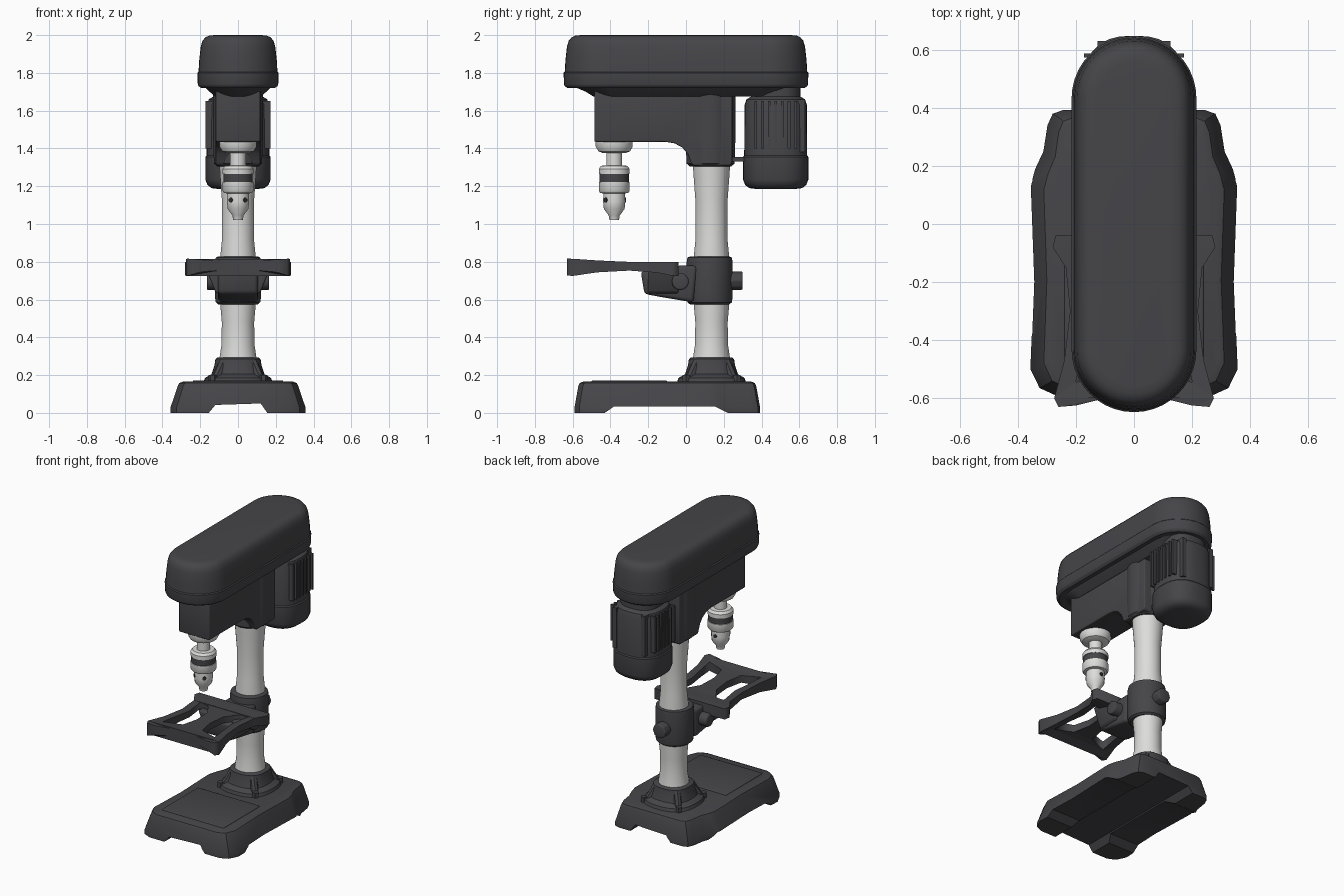
import bpy, bmesh, math
from mathutils import Vector

if "Cube" in bpy.data.objects:
    bpy.data.objects.remove(bpy.data.objects["Cube"])


def material(name, rgb):
    m = bpy.data.materials.new(name)
    m.diffuse_color = (*rgb, 1)
    m.use_nodes = True
    m.node_tree.nodes["Principled BSDF"].inputs["Base Color"].default_value = m.diffuse_color
    return m


DARK = material("charcoal paint", (0.06, 0.058, 0.065))
LIGHT = material("light steel", (0.72, 0.72, 0.71))
BLACK = material("black recess", (0.03, 0.03, 0.033))
COL_Y, CHUCK_Y = 0.135, -0.38


def activate(ob):
    bpy.ops.object.select_all(action='DESELECT')
    ob.select_set(True)
    bpy.context.view_layer.objects.active = ob


def apply_mods(ob):
    activate(ob)
    for m in list(ob.modifiers):
        bpy.ops.object.modifier_apply(modifier=m.name)


def finish(bm, name, mat, bevel=0, angle=35):
    bmesh.ops.recalc_face_normals(bm, faces=bm.faces)
    me = bpy.data.meshes.new(name)
    bm.to_mesh(me)
    bm.free()
    ob = bpy.data.objects.new(name, me)
    bpy.context.collection.objects.link(ob)
    me.materials.append(mat)
    if bevel:
        b = ob.modifiers.new("bevel", 'BEVEL')
        b.width, b.segments, b.limit_method = bevel, 3, 'ANGLE'
        b.angle_limit = math.radians(30)
        apply_mods(ob)
    activate(ob)
    bpy.ops.object.shade_smooth_by_angle(angle=math.radians(angle))
    return ob


def loft(name, rings, mat, **kw):
    """Skin a stack of equal-length point rings and cap both ends."""
    bm = bmesh.new()
    rows = [[bm.verts.new(p) for p in ring] for ring in rings]
    n = len(rows[0])
    for a, b in zip(rows, rows[1:]):
        for i in range(n):
            bm.faces.new((a[i], a[(i + 1) % n], b[(i + 1) % n], b[i]))
    bm.faces.new(rows[0])
    bm.faces.new(rows[-1])
    return finish(bm, name, mat, **kw)


def lathe(name, profile, y, mat, n=32, power=2.0, **kw):
    """Turned part around a vertical axis; power above 2 squares it off."""
    rings = []
    for r, z in profile:
        ring = []
        for i in range(n):
            t = 2 * math.pi * (i + 0.5) / n
            c, s = math.cos(t), math.sin(t)
            k = r / (abs(c) ** power + abs(s) ** power) ** (1 / power)
            ring.append((k * c, y + k * s, z))
        rings.append(ring)
    return loft(name, rings, mat, **kw)


def prism(name, profile, half, mat, **kw):
    """Extrude a y-z profile sideways."""
    return loft(name, [[(x, y, z) for y, z in profile] for x in (-half, half)], mat, **kw)


def box(name, lo, hi, mat, **kw):
    (x0, y0, z0), (x1, y1, z1) = lo, hi
    ring = [(x0, y0), (x1, y0), (x1, y1), (x0, y1)]
    return loft(name, [[(x, y, z) for x, y in ring] for z in (z0, z1)], mat, **kw)


def rod(name, start, end, r, mat, n=16, **kw):
    a, b = Vector(start), Vector(end)
    q = (b - a).to_track_quat('Z', 'Y')
    disc = [q @ Vector((r * math.cos(2 * math.pi * i / n), r * math.sin(2 * math.pi * i / n), 0))
            for i in range(n)]
    return loft(name, [[p + d for d in disc] for p in (a, b)], mat, **kw)


def stadium(half_w, half_l, z, n=20):
    s = half_l - half_w
    pts = []
    for sign, start in ((1, 0), (-1, math.pi)):
        for i in range(n + 1):
            t = start + math.pi * i / n
            pts.append((half_w * math.cos(t), sign * s + half_w * math.sin(t), z))
    return pts


def cut(ob, cutter):
    m = ob.modifiers.new("cut", 'BOOLEAN')
    m.operation, m.object, m.solver = 'DIFFERENCE', cutter, 'EXACT'
    apply_mods(ob)
    bpy.data.objects.remove(cutter)


# Base: tapered casting with a waisted rear, arched underneath to leave four feet
half = [(0.27, -0.59), (0.325, -0.565), (0.357, -0.50), (0.345, -0.2), (0.357, 0.13),
        (0.34, 0.19), (0.312, 0.25), (0.298, 0.34), (0.28, 0.38), (0.245, 0.392)]
outline = half + [(-x, y) for x, y in reversed(half)]
rings = [[(x * sx, -0.1 + (y + 0.1) * sy, z) for x, y in outline]
         for z, sx, sy in ((0, 1, 1), (0.03, 1, 1), (0.14, 0.895, 0.96), (0.158, 0.87, 0.945),
                           (0.165, 0.82, 0.91))]
base = loft("base", rings, DARK, angle=30)
arch = [(-0.155, -0.05), (-0.155, 0), (-0.12, 0.042), (0.12, 0.05), (0.155, 0), (0.155, -0.05)]
cut(base, loft("arch_cutter", [[(x, y, z) for x, z in arch] for y in (-1, 1)], DARK))
side = [(-0.43, -0.05), (-0.43, 0), (-0.38, 0.035), (0.15, 0.035), (0.22, 0), (0.22, -0.05)]
cut(base, prism("side_cutter", side, 1, DARK))
activate(base)
bpy.ops.object.shade_smooth_by_angle(angle=math.radians(30))
box("base_work_surface", (-0.24, -0.5, 0.15), (0.24, -0.1, 0.171), DARK, bevel=0.006)

# Column foot with radial ribs and bolts
lathe("column_foot", [(0.185, 0.155), (0.175, 0.185), (0.14, 0.205), (0.125, 0.25),
                      (0.12, 0.285), (0.11, 0.292)], COL_Y, DARK, power=2.6)
for i in range(4):
    t = math.pi / 4 + i * math.pi / 2
    d = Vector((math.cos(t), math.sin(t), 0))
    c = Vector((0, COL_Y, 0))
    rod("foot_rib", c + d * 0.17 + Vector((0, 0, 0.17)), c + d * 0.11 + Vector((0, 0, 0.27)), 0.025, DARK, n=8)
    p = c + d * 0.19
    rod("foot_bolt", (p.x, p.y, 0.16), (p.x, p.y, 0.2), 0.022, DARK, n=6)

# Column, slightly flared where it meets the castings
lathe("column", [(0.1, 0.28), (0.088, 0.36), (0.086, 0.48), (0.095, 0.58), (0.095, 0.82),
                 (0.085, 0.92), (0.085, 1.12), (0.095, 1.25), (0.1, 1.33)], COL_Y, LIGHT)

# Table bracket: clamp collar, locking bolt, arm and pivot
lathe("clamp_collar", [(0.105, 0.575), (0.118, 0.585), (0.122, 0.61), (0.122, 0.80),
                       (0.118, 0.822), (0.105, 0.828)], COL_Y - 0.01, DARK)
rod("clamp_bolt", (0, 0.2, 0.7), (0, 0.3, 0.7), 0.05, DARK, n=8, bevel=0.008)
prism("table_arm", [(-0.24, 0.75), (-0.22, 0.63), (-0.14, 0.615), (0.04, 0.585), (0.06, 0.78),
                    (-0.03, 0.78)], 0.105, DARK, bevel=0.02)
rod("table_pivot", (-0.165, -0.03, 0.695), (0.165, -0.03, 0.695), 0.045, DARK, bevel=0.01)
for s in (-1, 1):
    loft("arm_cheek", [[(s * x, y, z) for x, z in ((0.08, 0.62), (0.12, 0.64), (0.17, 0.765), (0.08, 0.765))]
                       for y in (-0.2, -0.04)], DARK, bevel=0.01)

# Table: concave plate with two long openings, deeper at its corners
quarter = [(0.27, 0.0), (0.28, -0.04), (0.235, -0.15), (0.22, -0.3), (0.24, -0.47), (0.275, -0.6),
           (0.26, -0.63), (0.2, -0.625), (0.1, -0.6)]
quarter = [(x, y - 0.04 if y > -0.1 else y) for x, y in quarter]
plate = quarter + [(-x, y) for x, y in reversed(quarter)]
slot = [(0.075, -0.50), (0.20, -0.545), (0.185, -0.43), (0.165, -0.3), (0.185, -0.15),
        (0.12, -0.16), (0.06, -0.25), (0.05, -0.38)]
cu = bpy.data.curves.new("table", 'CURVE')
cu.dimensions, cu.fill_mode, cu.extrude = '2D', 'BOTH', 0.02
for pts in (plate, slot, [(-x, y) for x, y in slot]):
    sp = cu.splines.new('POLY')
    sp.points.add(len(pts) - 1)
    for p, (x, y) in zip(sp.points, pts):
        p.co = (x, y, 0, 1)
    sp.use_cyclic_u = True
table = bpy.data.objects.new("table", cu)
bpy.context.collection.objects.link(table)
activate(table)
bpy.ops.object.convert(target='MESH')
table = bpy.context.object
table.data.materials.clear()
table.data.materials.append(DARK)
for v in table.data.vertices:
    corner = max(0, min(1, (abs(v.co.x) - 0.17) / 0.1)) * min(1, abs(v.co.y + 0.33) / 0.27)
    top = v.co.z > 0
    v.co.z = 0.79 - 0.03 * v.co.y + 0.008 * corner if top else 0.755 - 0.03 * corner

# Head casting, dropping at the rear to grip the column
head = [(-0.485, 1.72), (-0.485, 1.435), (-0.11, 1.435), (-0.06, 1.427), (-0.02, 1.405), (0.01, 1.37),
        (0.028, 1.32), (0.04, 1.31), (0.235, 1.31), (0.245, 1.33), (0.245, 1.72)]
prism("head", head, 0.118, DARK, bevel=0.02)
lathe("column_socket", [(0.11, 1.305), (0.128, 1.32), (0.132, 1.45), (0.132, 1.71)], COL_Y - 0.005, DARK)
loft("head_flange", [stadium(w, l, z) for w, l, z in
                     ((0.12, 0.49, 1.675), (0.15, 0.53, 1.70), (0.18, 0.6, 1.73))], DARK)

# Belt cover: long rounded cap with a seam step
cover = [(1.72, 0.02), (1.73, 0.006), (1.74, 0.002), (1.80, 0), (1.806, 0.006), (1.87, 0.01),
         (1.94, 0.018), (1.97, 0.027), (1.988, 0.042), (1.997, 0.062), (2.0, 0.09)]
loft("belt_cover", [stadium(0.215 - d, 0.648 - d, z) for z, d in cover], DARK)

# Motor with end cap, cooling fins and mount
MY = 0.475
lathe("motor", [(0.1, 1.185), (0.14, 1.19), (0.162, 1.207), (0.173, 1.235), (0.173, 1.355),
                (0.167, 1.362), (0.165, 1.63), (0.155, 1.66), (0.13, 1.675), (0.13, 1.73)],
      MY, DARK, power=2.6)
for s in (-1, 1):
    for i in range(7):
        y = MY - 0.105 + i * 0.035
        box("motor_fin", (min(s * 0.12, s * 0.172), y - 0.007, 1.4), (max(s * 0.12, s * 0.172), y + 0.007, 1.65), DARK)
    box("motor_end_rib", (s * 0.11 - 0.015, MY + 0.1, 1.38), (s * 0.11 + 0.015, MY + 0.155, 1.66), DARK)
box("motor_mount", (-0.1, 0.2, 1.69), (0.1, 0.4, 1.735), DARK)
box("motor_lug", (-0.06, 0.22, 1.33), (0.06, 0.32, 1.355), DARK)

# Spindle and chuck
lathe("quill_collar", [(0.06, 1.375), (0.085, 1.385), (0.1, 1.41), (0.1, 1.44)], CHUCK_Y, LIGHT, n=16)
lathe("spindle", [(0.042, 1.29), (0.042, 1.4)], CHUCK_Y, LIGHT)
lathe("chuck_body", [(0.065, 1.265), (0.082, 1.265), (0.082, 1.292), (0.07, 1.308), (0.04, 1.31)], CHUCK_Y, LIGHT)
lathe("chuck_band", [(0.078, 1.215), (0.078, 1.27)], CHUCK_Y, DARK)
lathe("chuck_sleeve", [(0.05, 1.16), (0.075, 1.165), (0.082, 1.175), (0.082, 1.222), (0.07, 1.222)], CHUCK_Y, LIGHT)
lathe("chuck_nose", [(0.016, 1.02), (0.026, 1.022), (0.03, 1.045), (0.056, 1.08), (0.06, 1.12),
                     (0.058, 1.17)], CHUCK_Y, LIGHT, n=16)
for a in (-130, -50, 90):
    d = Vector((math.cos(math.radians(a)), math.sin(math.radians(a)), 0))
    c = Vector((0, CHUCK_Y, 1.127))
    rod("key_hole", c + d * 0.052, c + d * 0.062, 0.013, BLACK, n=12)
